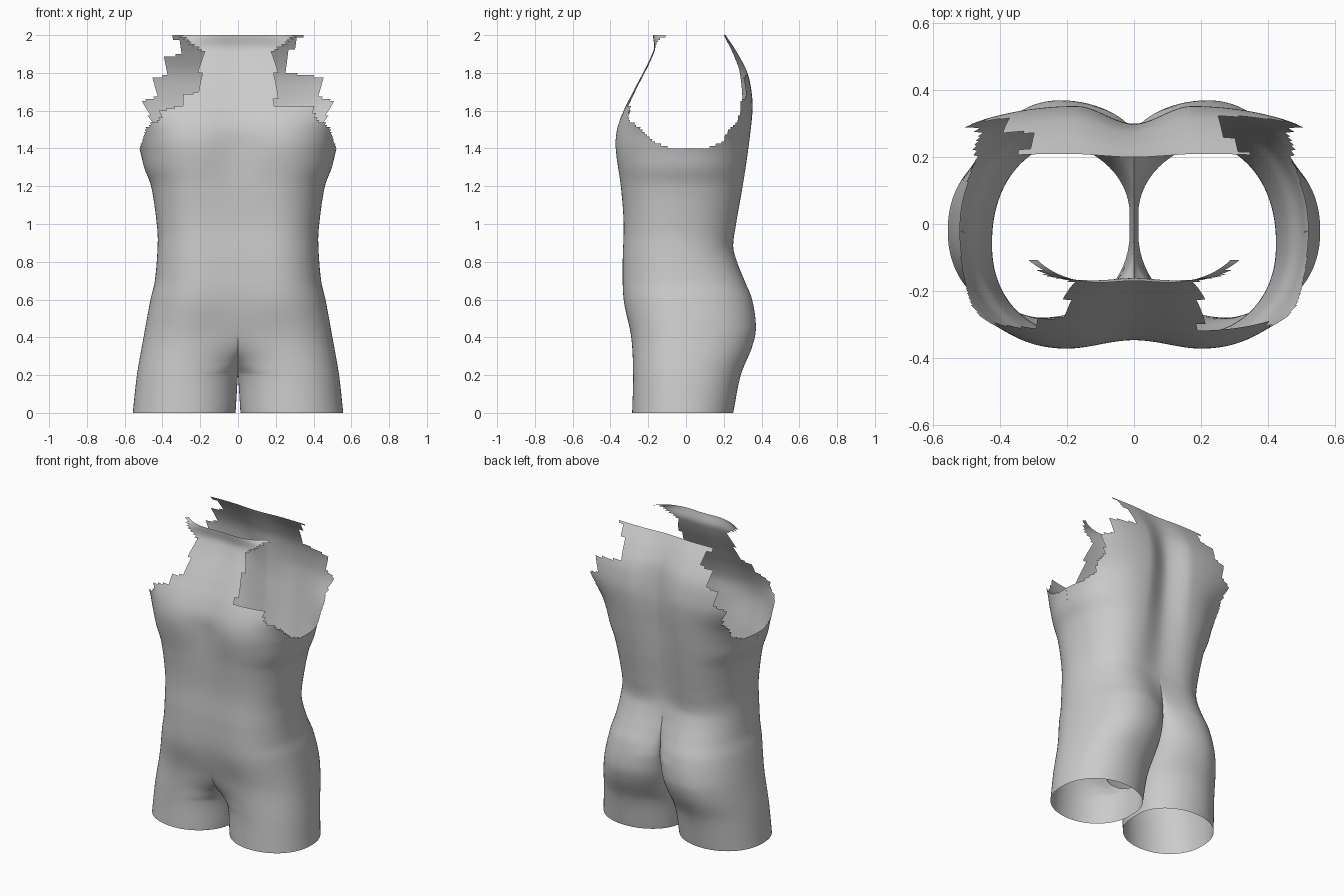
import bpy, bmesh, math

if "Cube" in bpy.data.objects:
    bpy.data.objects.remove(bpy.data.objects["Cube"])

ROWS, SEG = 160, 16
HALF_PI = math.pi / 2


def linear(keys, z):
    """Straight interpolation through (z, value) pairs."""
    for (a, va), (b, vb) in zip(keys, keys[1:]):
        if z <= b:
            return va + (vb - va) * max(0, (z - a) / (b - a))
    return keys[-1][1]


def smooth(keys, z):
    """Rounded interpolation through (z, value) pairs."""
    n = len(keys)

    def slope(i):
        a, b = keys[max(i - 1, 0)], keys[min(i + 1, n - 1)]
        return (b[1] - a[1]) / (b[0] - a[0])
    for i in range(n - 1):
        (a, va), (b, vb) = keys[i], keys[i + 1]
        if z <= b or i == n - 2:
            h = b - a
            t = min(1, max(0, (z - a) / h))
            return ((2*t**3 - 3*t*t + 1) * va + (t**3 - 2*t*t + t) * h * slope(i)
                    + (3*t*t - 2*t**3) * vb + (t**3 - t*t) * h * slope(i + 1))


# Body measurements by height
front_mid = [(0, -.03), (.2, -.05), (.25, -.14), (.32, -.23), (.4, -.275), (.6, -.322),
             (.8, -.33), (1.0, -.325), (1.2, -.335), (1.4, -.345), (1.5, -.345),
             (1.6, -.315), (1.7, -.27), (1.92, -.165), (2, -.17)]
front_out = [(0, -.285), (.2, -.28), (.4, -.29), (.6, -.33), (.8, -.335), (1.0, -.33),
             (1.2, -.345), (1.4, -.372), (1.5, -.365), (1.6, -.33), (1.7, -.28),
             (1.92, -.172), (2, -.175)]
front_x = [(0, .28), (.2, .27), (.4, .22), (.6, .18), (1.0, .17), (1.4, .2), (1.7, .18), (2, .1)]
back_mid = [(0, .03), (.2, .06), (.3, .13), (.4, .2), (.5, .24), (.6, .262), (.7, .265),
            (.8, .25), (.9, .237), (1.0, .243), (1.2, .267), (1.4, .285), (1.6, .3),
            (1.8, .285), (1.9, .25), (2, .2)]
back_out = [(0, .25), (.2, .29), (.35, .35), (.45, .37), (.6, .35), (.7, .31), (.8, .27),
            (.88, .25), (1.0, .265), (1.2, .3), (1.4, .33), (1.6, .352), (1.7, .347),
            (1.8, .325), (1.9, .275), (2, .21)]
back_x = [(0, .28), (.2, .27), (.45, .22), (.8, .17), (1.2, .17), (1.6, .17), (2, .2)]
side_low = [(0, .557), (.2, .535), (.4, .5), (.6, .463), (.7, .44), (.9, .425), (1.0, .43),
            (1.2, .46), (1.3, .497), (1.4, .522)]
side_front = side_low + [(1.5, .56), (1.65, .68), (1.9, .6), (2, .34)]
side_back = side_low + [(1.5, .57), (1.65, .72), (2, .9)]
side_y = [(0, -.02), (.5, -.02), (.9, -.06), (1.4, -.02), (1.8, .02), (2, .02)]

# Ragged edges around the arm openings: half-width kept at each height
open_front = [(1.40, .6), (1.402, .52), (1.45, .5), (1.5, .485), (1.53, .46), (1.55, .41)]
neck_front = [(1.70, .2), (1.85, .2), (1.91, .17), (1.92, .2), (2, .31)]
edge_front = {
    1: open_front + [(1.62, .4), (1.63, .2)] + neck_front,
    -1: open_front + [(1.60, .41), (1.63, .3), (1.69, .295), (1.695, .2)] + neck_front}
open_back = [(1.40, .6), (1.402, .5), (1.44, .47), (1.5, .48), (1.55, .46), (1.65, .505),
             (1.68, .42), (1.77, .44)]
edge_back = {
    1: open_back + [(1.785, .4), (1.80, .25), (1.9, .28), (1.95, .29), (2, .35)],
    -1: open_back + [(1.80, .36), (1.88, .39), (1.90, .28), (1.95, .3), (2, .35)]}


def section(z):
    """Half cross-section from front centre, round the side, to back centre."""
    gap = .013 * max(0, 1 - z / .21)
    ys = smooth(side_y, z)

    def arc(mid, out, bulge_x, side, cleft):
        y0, y1 = smooth(mid, z), smooth(out, z)
        x1, xs = smooth(bulge_x, z), smooth(side, z)
        pts = []
        for i in range(SEG):                       # centre line to fullest point
            a = HALF_PI * i / SEG
            u = 1 - math.cos(a)
            f = cleft * math.sin(a) + (1 - cleft) * u * u * (3 - 2 * u)
            pts.append((gap + (x1 - gap) * u, y0 + (y1 - y0) * f))
        for i in range(2 * SEG + 1):               # fullest point to the side
            a = HALF_PI * i / (2 * SEG)
            pts.append((x1 + (xs - x1) * math.sin(a) ** .95,
                        ys + (y1 - ys) * max(0, math.cos(a)) ** .92))
        return pts
    front = arc(front_mid, front_out, front_x, side_front,
                linear([(0, 1), (.22, 1), (.5, 0), (2, 0)], z))
    back = arc(back_mid, back_out, back_x, side_back,
               linear([(0, 1), (.55, 1), (.9, 0), (2, 0)], z))
    return front, back


bm = bmesh.new()
heights = sorted({2 * i / ROWS for i in range(ROWS + 1)} | {.21})
for s in (1, -1):
    grids = [[], []]
    for z in heights:
        for grid, pts in zip(grids, section(z)):
            grid.append([bm.verts.new((s * x, y, z)) for x, y in pts])
    # Outer skin, left open at the arms
    for grid, edge, flip in ((grids[0], edge_front[s], 1), (grids[1], edge_back[s], -1)):
        for lo, hi in zip(grid, grid[1:]):
            for j in range(len(lo) - 1):
                quad = [lo[j], lo[j + 1], hi[j + 1], hi[j]]
                mx = sum(abs(v.co.x) for v in quad) / 4
                mz = (lo[0].co.z + hi[0].co.z) / 2
                if mz < 1.4 or mx < linear(edge, mz):
                    bm.faces.new(quad if s * flip > 0 else quad[::-1])
    # Inner thigh walls
    for k in range(len(heights) - 1):
        if heights[k + 1] <= .2101:
            quad = [grids[1][k][0], grids[0][k][0], grids[0][k + 1][0], grids[1][k + 1][0]]
            bm.faces.new(quad if s > 0 else quad[::-1])

bmesh.ops.remove_doubles(bm, verts=bm.verts, dist=.0004)
bmesh.ops.delete(bm, geom=[v for v in bm.verts if not v.link_faces], context='VERTS')
mesh = bpy.data.meshes.new("torso")
bm.to_mesh(mesh)
bm.free()
torso = bpy.data.objects.new("torso", mesh)
bpy.context.collection.objects.link(torso)
grey = bpy.data.materials.new("light grey")
grey.diffuse_color = (.6, .6, .6, 1)
grey.use_nodes = True
grey.node_tree.nodes["Principled BSDF"].inputs["Base Color"].default_value = grey.diffuse_color
mesh.materials.append(grey)
bpy.context.view_layer.objects.active = torso
torso.select_set(True)
bpy.ops.object.shade_smooth_by_angle(angle=math.radians(50))
